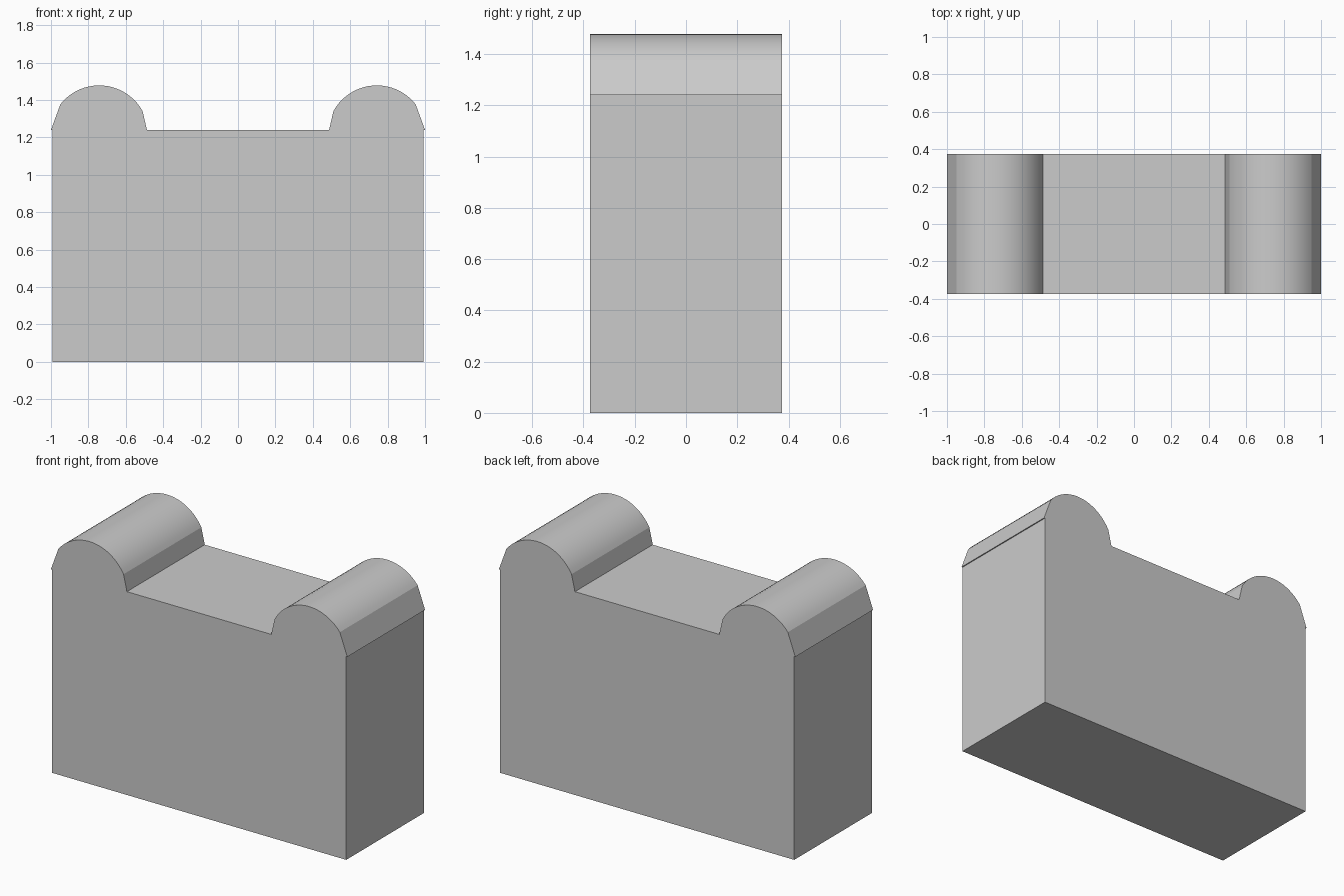
import bpy, bmesh, math

if "Cube" in bpy.data.objects:
    bpy.data.objects.remove(bpy.data.objects["Cube"])

HALF_DEPTH = 0.375
SHOULDER = 1.24     # height of the flat top and of the base of each roll
BODY_HALF = 0.993   # side walls sit just inside the rolls
ARC_STEPS = 20


def roll_profile():
    """Right-hand roll outline, from the outer edge over the top to the inner edge."""
    cx, cz, r = 0.742, 1.214, 0.264
    start, end = math.radians(38.1), math.radians(151.5)
    pts = [(1.0, SHOULDER)]
    for i in range(ARC_STEPS + 1):
        a = start + (end - start) * i / ARC_STEPS
        pts.append((cx + r * math.cos(a), cz + r * math.sin(a)))
    pts.append((0.487, SHOULDER))
    return pts


# Half outline, mirrored to close the full front profile
right = [(BODY_HALF, 0.0), (BODY_HALF, SHOULDER)] + roll_profile()
profile = right + [(-x, z) for x, z in reversed(right)]

# Block with two rolled top ends, extruded front to back
bm = bmesh.new()
front = bm.faces.new([bm.verts.new((x, -HALF_DEPTH, z)) for x, z in profile])
ext = bmesh.ops.extrude_face_region(bm, geom=[front], use_keep_orig=True)
moved = [g for g in ext["geom"] if isinstance(g, bmesh.types.BMVert)]
bmesh.ops.translate(bm, verts=moved, vec=(0, 2 * HALF_DEPTH, 0))
bmesh.ops.recalc_face_normals(bm, faces=bm.faces)

mesh = bpy.data.meshes.new("rolled_end_block")
bm.to_mesh(mesh)
bm.free()
block = bpy.data.objects.new("rolled_end_block", mesh)
bpy.context.collection.objects.link(block)

# Smooth the rolls, keep the corners sharp
bpy.context.view_layer.objects.active = block
block.select_set(True)
bpy.ops.object.shade_smooth_by_angle(angle=math.radians(12))
